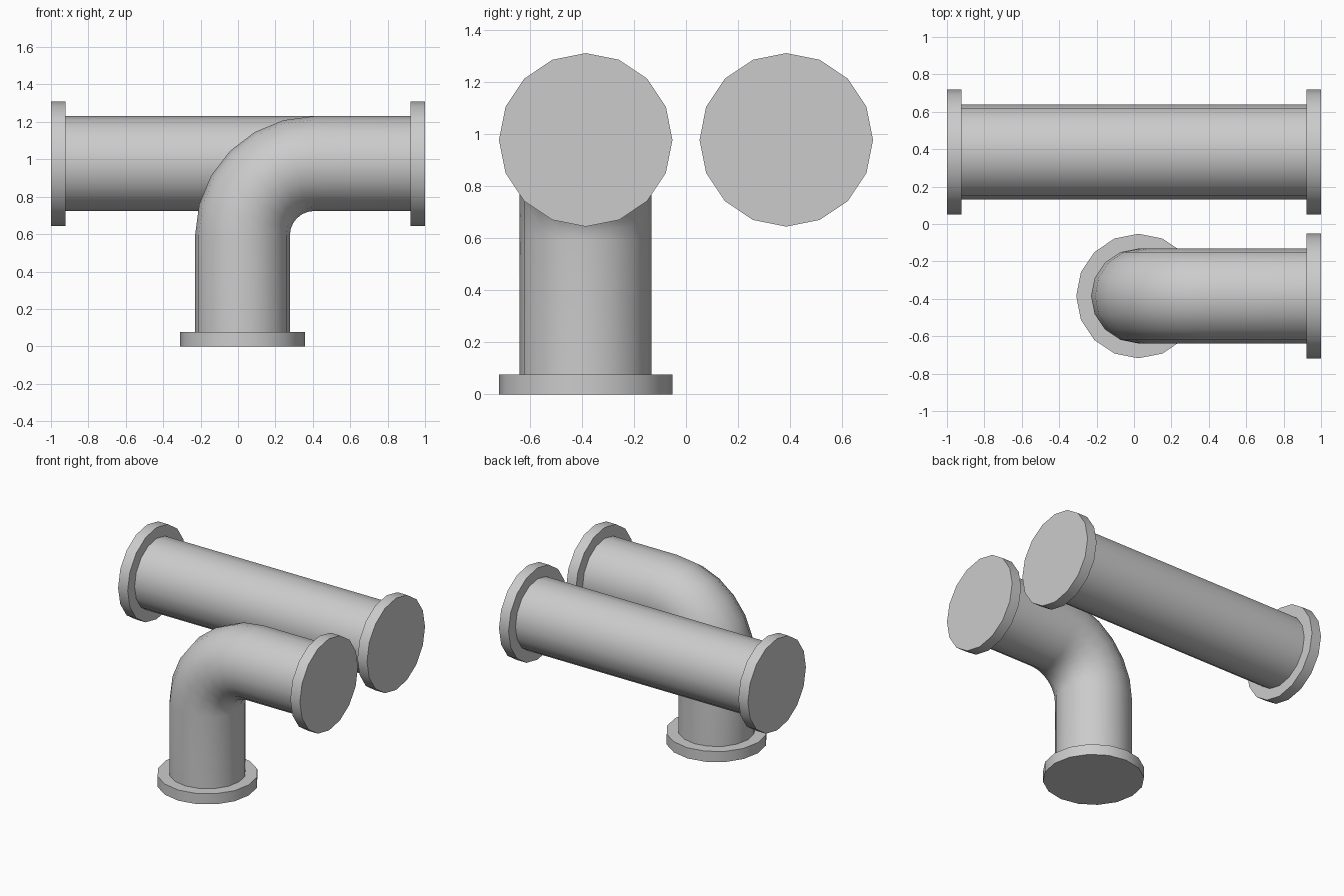
import bpy, bmesh
from math import pi, sin, cos, radians

if "Cube" in bpy.data.objects:
    bpy.data.objects.remove(bpy.data.objects["Cube"])

SIDES = 16
R_PIPE, R_FLANGE, T = 0.2535, 0.333, 0.077   # radii, flange thickness
Y, ZC = 0.385, 0.977                         # pipe offset, axis height


def sweep(name, y, stations):
    """Skin 16-sided rings along a path in the XZ plane: (x, z, heading, radius)."""
    bm = bmesh.new()
    rings = []
    for x, z, h, r in stations:
        ring = []
        for i in range(SIDES):
            a = 2 * pi * i / SIDES
            ring.append(bm.verts.new((x - sin(h) * r * cos(a), y + r * sin(a),
                                      z + cos(h) * r * cos(a))))
        rings.append(ring)
    for a, b in zip(rings, rings[1:]):
        for i in range(SIDES):
            j = (i + 1) % SIDES
            bm.faces.new((a[i], a[j], b[j], b[i]))
    bm.faces.new(rings[0])
    bm.faces.new(rings[-1])
    bmesh.ops.recalc_face_normals(bm, faces=bm.faces)
    me = bpy.data.meshes.new(name)
    bm.to_mesh(me)
    bm.free()
    ob = bpy.data.objects.new(name, me)
    bpy.context.collection.objects.link(ob)
    bpy.ops.object.select_all(action='DESELECT')
    ob.select_set(True)
    bpy.context.view_layer.objects.active = ob
    bpy.ops.object.shade_smooth_by_angle(angle=radians(30))
    return ob


# Flange at the +x end, shared by both pipes
end_flange = [(1 - T, ZC, 0, R_PIPE), (1 - T, ZC, 0, R_FLANGE), (1, ZC, 0, R_FLANGE)]

# Straight pipe with a flange at each end
start_flange = [(-x, z, h, r) for x, z, h, r in reversed(end_flange)]
sweep("straight_pipe", Y, start_flange + end_flange)

# Elbow pipe: floor flange, riser, 90 degree bend, outlet flange
XV, R_BEND = 0.024, 0.383
cx, cz = XV + R_BEND, ZC - R_BEND
riser = [(XV, 0, pi / 2, R_FLANGE), (XV, T, pi / 2, R_FLANGE), (XV, T, pi / 2, R_PIPE)]
bend = []
for k in range(7):
    a = radians(15 * k)
    bend.append((cx - R_BEND * cos(a), cz + R_BEND * sin(a), pi / 2 - a, R_PIPE))
sweep("elbow_pipe", -Y, riser + bend + end_flange)
